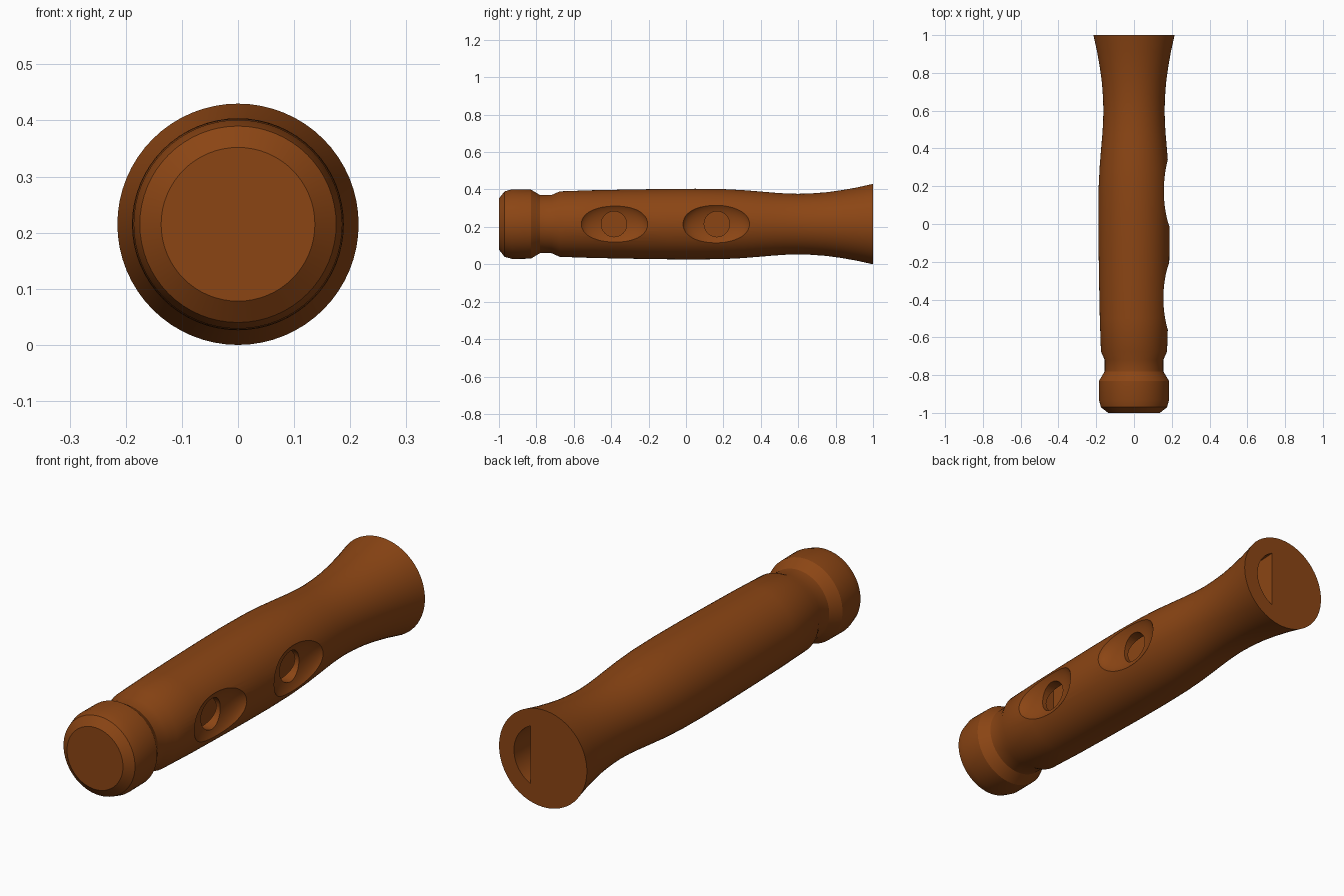
import bpy, bmesh, math
from mathutils import Matrix

if "Cube" in bpy.data.objects:
    bpy.data.objects.remove(bpy.data.objects["Cube"])

CZ = 0.215  # height of the handle axis
wood = bpy.data.materials.new("brown wood")
wood.diffuse_color = (0.26, 0.06, 0.007, 1)
wood.use_nodes = True
wood.node_tree.nodes["Principled BSDF"].inputs["Base Color"].default_value = wood.diffuse_color


def make(name, bm):
    bmesh.ops.recalc_face_normals(bm, faces=bm.faces)
    me = bpy.data.meshes.new(name)
    bm.to_mesh(me)
    bm.free()
    me.materials.append(wood)
    ob = bpy.data.objects.new(name, me)
    bpy.context.collection.objects.link(ob)
    return ob


def loft(name, rings):
    """Skin a list of equal-length point rings and cap both ends."""
    bm = bmesh.new()
    vs = [[bm.verts.new(p) for p in ring] for ring in rings]
    n = len(vs[0])
    for a, b in zip(vs, vs[1:]):
        for i in range(n):
            j = (i + 1) % n
            bm.faces.new((a[i], a[j], b[j], b[i]))
    bm.faces.new(vs[0])
    bm.faces.new(vs[-1])
    return make(name, bm)


def circle(y, r, n=64):
    return [(r * math.cos(2 * math.pi * i / n), y, CZ + r * math.sin(2 * math.pi * i / n))
            for i in range(n)]


def d_shape(y, r, flat=0.06, n=20):
    a = math.acos(flat / r)
    return [(r * math.cos(-a + 2 * a * i / n), y, CZ + r * math.sin(-a + 2 * a * i / n))
            for i in range(n + 1)]


# Turned handle: (y, radius)
profile = [(-1, .137), (-.97, .175), (-.93, .186), (-.83, .185), (-.78, .155),
           (-.72, .155), (-.675, .175), (-.5, .181), (-.3, .185), (-.1, .188),
           (.05, .189), (.2, .187), (.3, .182), (.4, .174), (.47, .168),
           (.53, .164), (.6, .162), (.67, .164), (.75, .170), (.83, .181),
           (.91, .195), (1, .215)]
handle = loft("handle", [circle(y, r) for y, r in profile])

# D-shaped bore from the flared end
cutters = [loft("bore_cutter", [d_shape(y, r) for y, r in
                                [(-.47, .115), (.4, .115), (1.0, .142), (1.05, .1443)]])]

# Finger scoops with round holes into the bore
for y in (-.385, .165):
    bm = bmesh.new()
    bmesh.ops.create_uvsphere(bm, u_segments=48, v_segments=24, radius=1,
                              matrix=Matrix.Translation((.2, y, CZ)) @ Matrix.Diagonal((.07, .184, .125, 1)))
    cutters.append(make("scoop_cutter", bm))
    bm = bmesh.new()
    bmesh.ops.create_cone(bm, cap_ends=True, segments=32, radius1=.068, radius2=.068, depth=.2,
                          matrix=Matrix.Translation((.17, y, CZ)) @ Matrix.Rotation(math.pi / 2, 4, 'Y'))
    cutters.append(make("hole_cutter", bm))

bpy.context.view_layer.objects.active = handle
handle.select_set(True)
for c in cutters:
    c.hide_render = True
    m = handle.modifiers.new("cut", 'BOOLEAN')
    m.operation, m.solver, m.object = 'DIFFERENCE', 'EXACT', c
    bpy.ops.object.modifier_apply(modifier=m.name)
    bpy.data.objects.remove(c)
bpy.ops.object.shade_smooth_by_angle(angle=math.radians(28))
